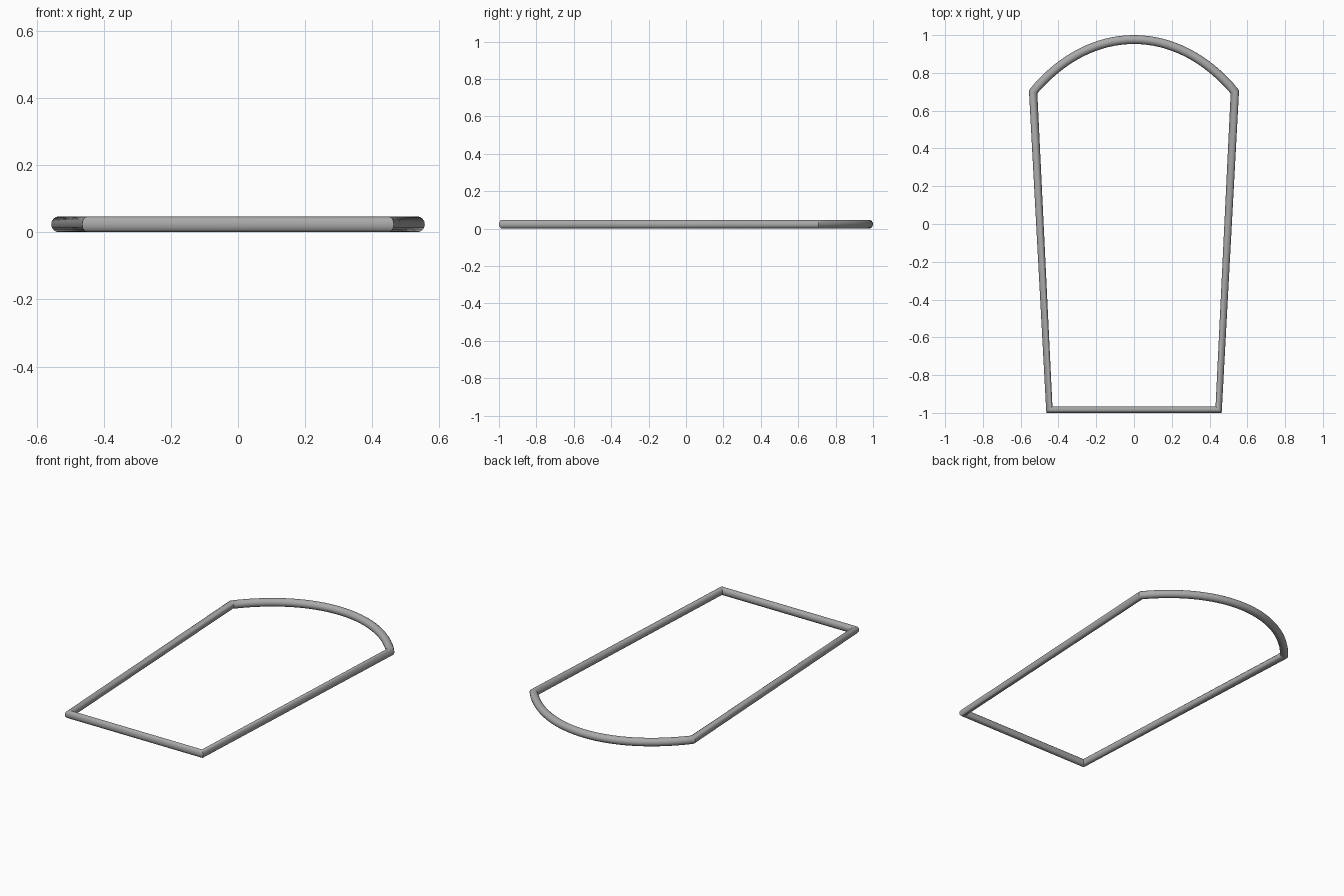
import bpy, bmesh, math
from mathutils import Vector

if "Cube" in bpy.data.objects:
    bpy.data.objects.remove(bpy.data.objects["Cube"])

RADIUS = 0.0235    # tube radius
SIDES = 16         # sides of the tube section
ARCH_STEPS = 32    # segments along the arch

grey = bpy.data.materials.new("metal_grey")
grey.diffuse_color = (0.4, 0.4, 0.4, 1)
grey.use_nodes = True
grey.node_tree.nodes["Principled BSDF"].inputs["Base Color"].default_value = grey.diffuse_color


def bezier(a, b, c, d, t):
    s = 1 - t
    return a * s**3 + b * 3 * s * s * t + c * 3 * s * t * t + d * t**3


# Centre line: straight front bar, flared sides, arched back
front = [Vector((-0.448, -0.983, RADIUS)), Vector((0.448, -0.983, RADIUS))]
arch_ctrl = [Vector((x, y, RADIUS)) for x, y in
             ((0.534, 0.70), (0.227, 1.0687), (-0.227, 1.0687), (-0.534, 0.70))]
path = front + [bezier(*arch_ctrl, i / ARCH_STEPS) for i in range(ARCH_STEPS + 1)]

# Closed tube: one round ring on the bisector of every path point
bm = bmesh.new()
rings = []
up = Vector((0, 0, 1))
for i, p in enumerate(path):
    d_in = (p - path[i - 1]).normalized()
    d_out = (path[(i + 1) % len(path)] - p).normalized()
    across = (d_in + d_out).normalized().cross(up)
    rings.append([bm.verts.new(p + RADIUS * (across * math.cos(a) + up * math.sin(a)))
                  for a in (2 * math.pi * k / SIDES for k in range(SIDES))])
for i, ring in enumerate(rings):
    nxt = rings[(i + 1) % len(rings)]
    for k in range(SIDES):
        j = (k + 1) % SIDES
        bm.faces.new((ring[k], ring[j], nxt[j], nxt[k]))
bmesh.ops.recalc_face_normals(bm, faces=bm.faces)

mesh = bpy.data.meshes.new("tube_frame")
bm.to_mesh(mesh)
bm.free()
mesh.materials.append(grey)
frame = bpy.data.objects.new("tube_frame", mesh)
bpy.context.collection.objects.link(frame)

# Smooth tube with crisp corners
bpy.context.view_layer.objects.active = frame
frame.select_set(True)
bpy.ops.object.shade_smooth_by_angle(angle=math.radians(35))
